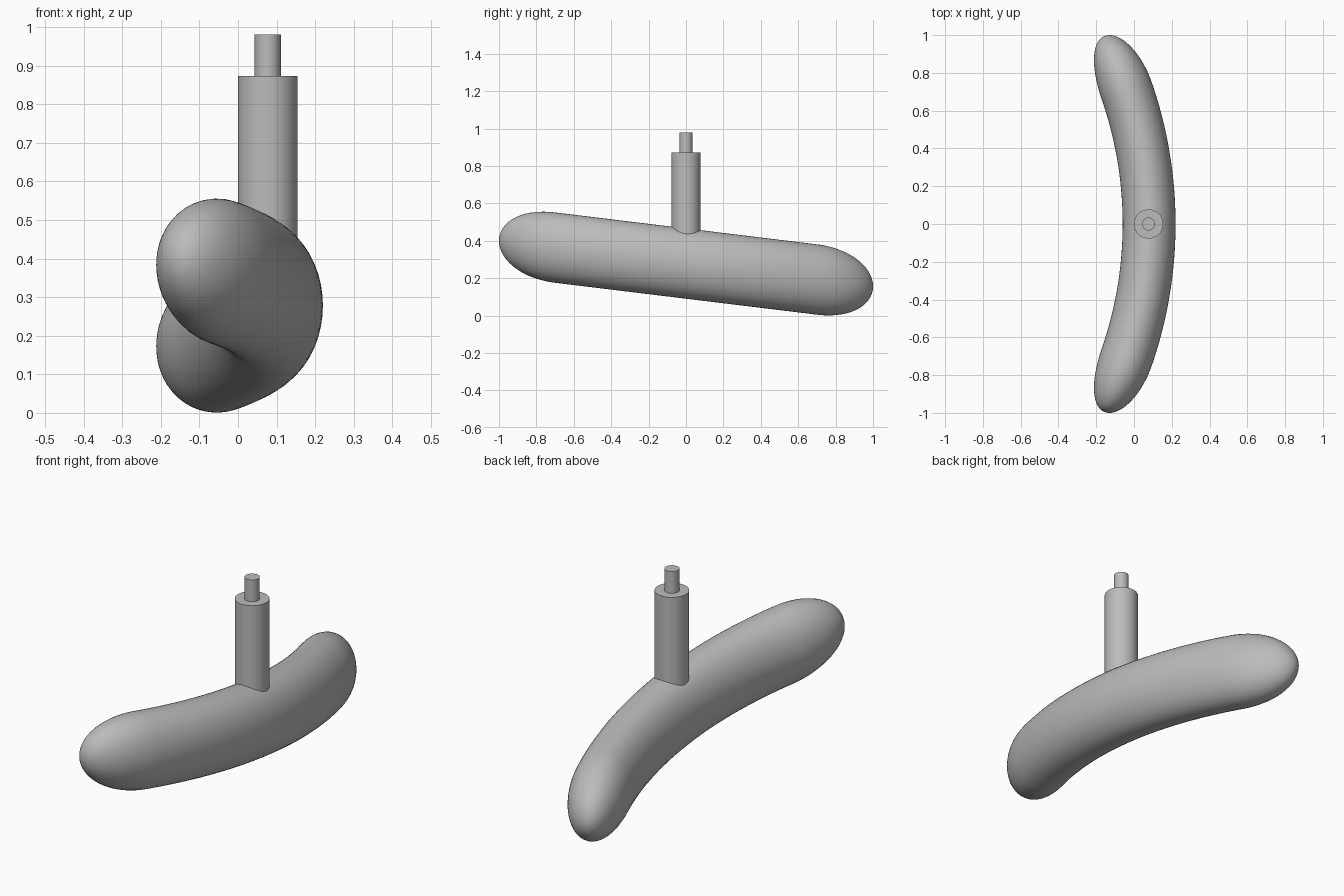
import bpy, bmesh, math

if "Cube" in bpy.data.objects:
    bpy.data.objects.remove(bpy.data.objects["Cube"])

mat = bpy.data.materials.new("plain grey")
mat.diffuse_color = (0.5, 0.5, 0.5, 1)
mat.use_nodes = True
mat.node_tree.nodes["Principled BSDF"].inputs["Base Color"].default_value = mat.diffuse_color


def finish(bm, name, angle):
    bmesh.ops.recalc_face_normals(bm, faces=bm.faces)
    me = bpy.data.meshes.new(name)
    bm.to_mesh(me)
    bm.free()
    me.materials.append(mat)
    ob = bpy.data.objects.new(name, me)
    bpy.context.collection.objects.link(ob)
    bpy.ops.object.select_all(action='DESELECT')
    bpy.context.view_layer.objects.active = ob
    ob.select_set(True)
    bpy.ops.object.shade_smooth_by_angle(angle=math.radians(angle))
    return ob


# Curved grip: capsule with elliptical section, bent in plan and sloping to the back
HALF, CAP, R = 1.03, 0.32, 2.15     # half arc length, cap length, bend radius
WIDTH, HEIGHT, SLOPE = 0.14, 0.188, -0.122
SIDES, RINGS = 48, 96


def grip_point(s, a):
    d = max(0.0, abs(s) - (HALF - CAP)) / CAP
    k = math.sqrt(max(0.0, 1 - d ** 2.1))
    phi = s / R
    r = R + WIDTH * k * math.cos(a)
    y = r * math.sin(phi)
    return (0.08 - R + r * math.cos(phi), y,
            0.278 + SLOPE * y + HEIGHT * k * math.sin(a))


bm = bmesh.new()
rings = []
for i in range(1, RINGS):
    # rings crowd together towards the rounded ends
    s = -HALF * math.cos(math.pi * i / RINGS)
    rings.append([bm.verts.new(grip_point(s, 2 * math.pi * j / SIDES))
                  for j in range(SIDES)])
for p, q in zip(rings, rings[1:]):
    for j in range(SIDES):
        n = (j + 1) % SIDES
        bm.faces.new((p[j], p[n], q[n], q[j]))
for ring, s in ((rings[0], -HALF), (rings[-1], HALF)):
    tip = bm.verts.new(grip_point(s, 0))
    for j in range(SIDES):
        bm.faces.new((ring[j], ring[(j + 1) % SIDES], tip))
ymax = max(v.co.y for v in bm.verts)
for v in bm.verts:
    v.co.y /= ymax
finish(bm, "curved_grip", 60)


# Upright stem and the thin pin on top
def rod(name, radius, z0, z1):
    bm = bmesh.new()
    bmesh.ops.create_cone(bm, cap_ends=True, segments=48, radius1=radius,
                          radius2=radius, depth=z1 - z0)
    bmesh.ops.translate(bm, verts=bm.verts, vec=(0.077, 0, (z0 + z1) / 2))
    finish(bm, name, 30)


rod("stem", 0.0775, 0.36, 0.873)
rod("top_pin", 0.034, 0.86, 0.98)
